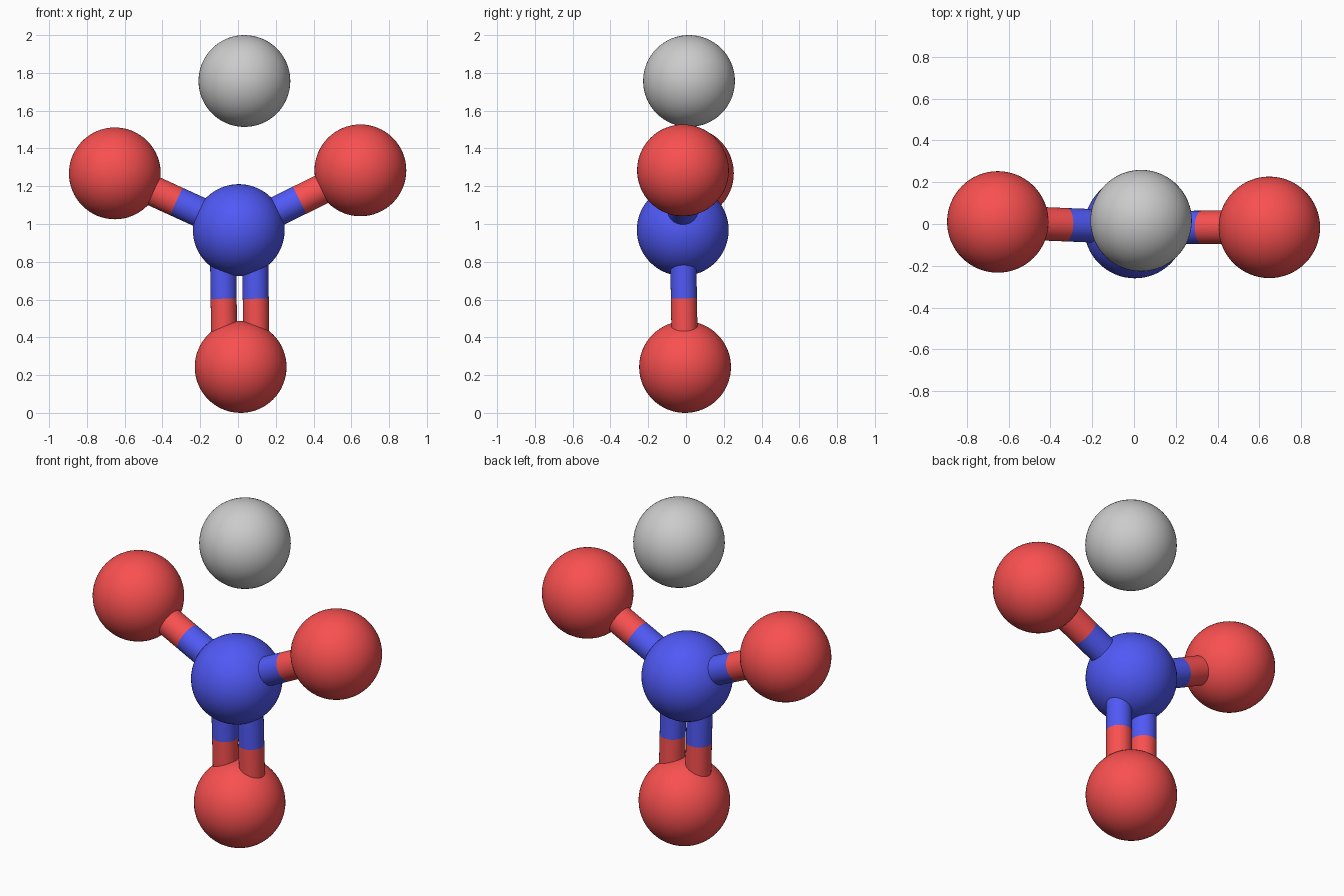
import bpy
from mathutils import Vector

if "Cube" in bpy.data.objects:
    bpy.data.objects.remove(bpy.data.objects["Cube"])

ATOM_R = 0.243


def material(name, rgb):
    m = bpy.data.materials.new(name)
    m.diffuse_color = (*rgb, 1.0)
    m.use_nodes = True
    m.node_tree.nodes["Principled BSDF"].inputs["Base Color"].default_value = m.diffuse_color
    return m


red = material("red", (0.95, 0.08, 0.08))
blue = material("blue", (0.08, 0.10, 0.92))


def finish(name, mat):
    ob = bpy.context.object
    ob.name = name
    bpy.ops.object.shade_smooth_by_angle()
    if mat:
        ob.data.materials.append(mat)


def atom(name, centre, mat=None):
    bpy.ops.mesh.primitive_uv_sphere_add(segments=64, ring_count=32, radius=ATOM_R, location=centre)
    finish(name, mat)


def rod(name, a, b, radius, mat):
    d = b - a
    bpy.ops.mesh.primitive_cylinder_add(vertices=48, radius=radius, depth=d.length, location=(a + b) / 2,
                                        rotation=d.to_track_quat('Z', 'Y').to_euler())
    finish(name, mat)


def bond(name, a, b, radius, offset=Vector()):
    # each half takes the colour of its nearest atom
    a, b = a + offset, b + offset
    mid = (a + b) / 2
    rod(name + "_inner_half", a, mid, radius, blue)
    rod(name + "_outer_half", mid, b, radius, red)


centre = Vector((0.004, -0.017, 0.968))
left = Vector((-0.652, 0.010, 1.268))
right = Vector((0.648, -0.016, 1.284))
bottom = Vector((0.014, -0.005, 0.243))

# atoms
atom("centre_atom", centre, blue)
atom("left_atom", left, red)
atom("right_atom", right, red)
atom("bottom_atom", bottom, red)
atom("loose_top_atom", Vector((0.034, 0.016, 1.757)))

# single bonds to the sides
bond("left_bond", centre, left, 0.08)
bond("right_bond", centre, right, 0.08)

# double bond downwards
for side, s in (("left", -1), ("right", 1)):
    bond("double_bond_" + side, centre, bottom, 0.069, Vector((s * 0.085, 0, 0)))
